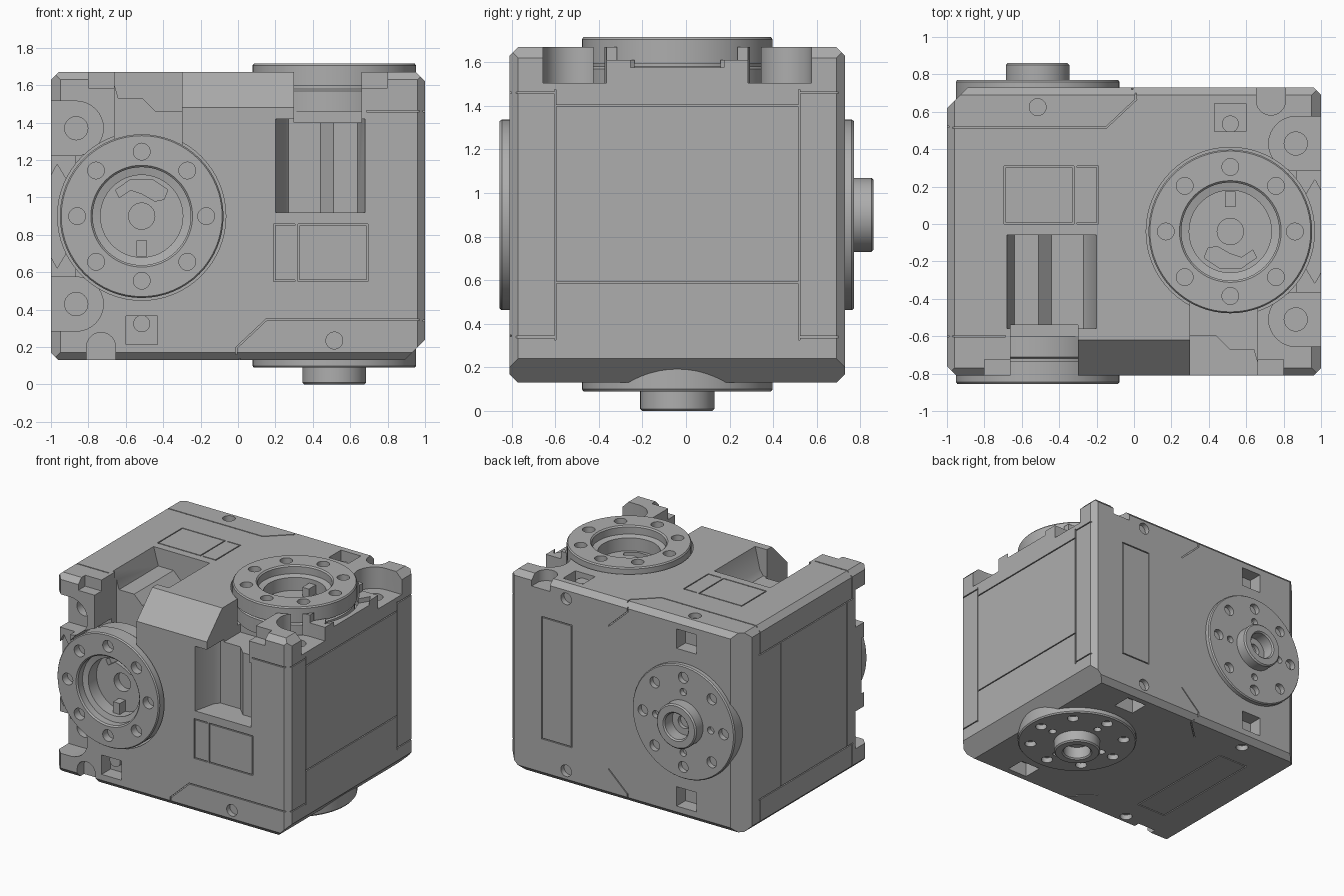
import bpy, bmesh
from math import sin, cos, pi
from mathutils import Matrix, Vector

if "Cube" in bpy.data.objects:
    bpy.data.objects.remove(bpy.data.objects["Cube"])

grey = bpy.data.materials.new("housing_grey")
grey.use_nodes = True
GREY = (0.42, 0.42, 0.42, 1)
grey.diffuse_color = GREY
grey.node_tree.nodes["Principled BSDF"].inputs["Base Color"].default_value = GREY

# The housing repeats itself after a half turn that swaps top with front
TWIN = Matrix(((-1, 0, 0, 0), (0, 0, -1, 0), (0, -1, 0, 0), (0, 0, 0, 1)))
SIDE = Matrix(((0, 0, 1, 0), (1, 0, 0, 0), (0, 1, 0, 0), (0, 0, 0, 1)))
FLIP = Matrix.Diagonal((1, 1, -1, 1))
PLACE = Matrix.Translation((0, -0.04, 0.9))
HUB_X = 0.515


def to_object(name, bm, mat=None):
    if mat:
        bm.transform(mat)
    bmesh.ops.recalc_face_normals(bm, faces=bm.faces)
    mesh = bpy.data.meshes.new(name)
    bm.to_mesh(mesh)
    bm.free()
    mesh.materials.append(grey)
    obj = bpy.data.objects.new(name, mesh)
    bpy.context.scene.collection.objects.link(obj)
    return obj


def prism(points, lo, hi, mat=None, name="cutter"):
    bm = bmesh.new()
    face = bm.faces.new([bm.verts.new((x, y, lo)) for x, y in points])
    out = bmesh.ops.extrude_face_region(bm, geom=[face])["geom"]
    bmesh.ops.translate(bm, vec=(0, 0, hi - lo),
                        verts=[v for v in out if isinstance(v, bmesh.types.BMVert)])
    return to_object(name, bm, mat)


def rect(x0, x1, y0, y1):
    return [(x0, y0), (x1, y0), (x1, y1), (x0, y1)]


def arc(cx, cy, r, a0=0.0, a1=2 * pi, n=32):
    full = a1 - a0 > 6.28
    return [(cx + r * cos(a0 + (a1 - a0) * i / n), cy + r * sin(a0 + (a1 - a0) * i / n))
            for i in range(n if full else n + 1)]


def lathe(name, profile, mat):
    bm = bmesh.new()
    vs = [bm.verts.new((r, 0, z)) for r, z in profile]
    es = [bm.edges.new(pair) for pair in zip(vs, vs[1:])]
    bmesh.ops.spin(bm, geom=vs + es, cent=(0, 0, 0), axis=(0, 0, 1),
                   angle=2 * pi, steps=64)
    bmesh.ops.remove_doubles(bm, verts=bm.verts, dist=0.0005)
    bm.transform(Matrix.Translation((HUB_X, 0, 0)))
    return to_object(name, bm, mat)


def carve(obj, cutters):
    for c in cutters:
        c.hide_render = True
        mod = obj.modifiers.new("cut", "BOOLEAN")
        mod.operation, mod.solver, mod.object = "DIFFERENCE", "EXACT", c
    graph = bpy.context.evaluated_depsgraph_get()
    graph.update()
    mesh = bpy.data.meshes.new_from_object(obj.evaluated_get(graph))
    obj.modifiers.clear()
    obj.data = mesh
    for c in cutters:
        bpy.data.objects.remove(c)


def twin(obj, name):
    copy = obj.copy()
    copy.data = obj.data.copy()
    copy.data.transform(TWIN)
    copy.name = name
    bpy.context.scene.collection.objects.link(copy)
    return copy


def grooves(path, level, mat=None, w=0.004, deep=0.01):
    cuts = []
    for p, q in zip(path, path[1:]):
        p, q = Vector(p), Vector(q)
        d = (q - p).normalized() * w
        n = Vector((-d.y, d.x))
        pts = [p - d + n, p - d - n, q + d - n, q + d + n]
        cuts.append(prism([tuple(v) for v in pts], level - deep, level + 0.05, mat))
    return cuts


def closed(x0, x1, y0, y1):
    pts = rect(x0, x1, y0, y1)
    return pts + pts[:1]


# Housing block with chamfered edges
H = 0.77
bm = bmesh.new()
bmesh.ops.create_cube(bm, size=2)
bm.transform(Matrix.Diagonal((1, H, H, 1)))
CHAMFERS = [((1, 0, -1), 0.11), ((-1, 1, 0), 0.11), ((1, 0, 1), 0.05), ((-1, -1, 0), 0.05)]
CHAMFERS += [(n, 0.04) for n in ((1, 1, 0), (1, -1, 0), (-1, 0, 1), (-1, 0, -1),
                                 (0, 1, 1), (0, 1, -1), (0, -1, 1), (0, -1, -1))]
for n, size in CHAMFERS:
    n = Vector(n)
    reach = abs(n.x) + H * (abs(n.y) + abs(n.z)) - size
    cut = bmesh.ops.bisect_plane(bm, geom=bm.verts[:] + bm.edges[:] + bm.faces[:], dist=1e-5,
                                 plane_co=n * reach / 2, plane_no=n, clear_outer=True)
    bmesh.ops.edgeloop_fill(bm, edges=[e for e in cut["geom_cut"]
                                       if isinstance(e, bmesh.types.BMEdge)])
housing = to_object("housing", bm)

# Openings shared by the top and bottom (and, by the twin, front and back)
cuts = []
for mat in (None, FLIP):
    cuts.append(prism(arc(HUB_X, 0, 0.45, n=64), 0.565, 0.9, mat))
    cuts.append(prism(rect(0.87, 1.1, -0.42, 0.42), 0.71, 0.9, mat))
    cuts.append(prism([(0.8, 0)] + arc(HUB_X, 0, 0.53, -0.55, 0.55), 0.675, 0.9, mat))
    for s in (1, -1):
        pocket = arc(0.865, 0.47 * s, 0.145, pi / 2, 1.5 * pi, 16)
        pocket += [(1.1, 0.47 * s - 0.145), (1.1, 0.47 * s + 0.145)]
        cuts.append(prism(pocket, 0.605, 0.9, mat))
        cuts.append(prism(arc(0.865, 0.47 * s, 0.062), 0.5, 0.65, mat))
        if mat or s > 0:
            cuts.append(prism(rect(0.43, 0.6, 0.61 * s - 0.075, 0.61 * s + 0.075), 0.66, 0.9, mat))
    notch = arc(0.732, 0.70, 0.078, pi, 2 * pi, 12) + [(0.81, 0.9), (0.654, 0.9)]
    cuts.append(prism(notch, 0.685, 0.9, mat))
    cuts.append(prism(arc(-0.515, 0.665, 0.045), 0.73, 0.9, mat))
    cuts += grooves([(0.01, 0.8), (0.01, 0.705), (-0.15, 0.555), (-1.02, 0.555)], H, mat)
cuts.append(prism(arc(-0.515, -0.665, 0.045), 0.73, 0.9, FLIP))
cuts += grooves([(0.01, -0.8), (0.01, -0.705), (-0.15, -0.555), (-1.02, -0.555)], H, FLIP)

# Stepped bay on the front, open to the top edge
bay = [(0.195, -0.82), (0.2, -0.77), (0.24, -0.6), (0.27, -0.56), (0.44, -0.56),
       (0.51, -0.63), (0.64, -0.63), (0.68, -0.77), (0.685, -0.82)]
cuts.append(prism(bay, 0.02, 0.52))
cuts.append(prism(rect(0.3, 0.66, -0.9, -0.36), 0.5, 0.9))
cuts.append(prism(rect(0.65, 0.8, -0.9, -0.685), 0.685, 0.9))

# Panel seams on top, bottom and side
cuts += grooves(closed(-0.69, -0.325, 0.045, 0.345), H)
cuts += grooves([(-0.3, 0.345), (-0.195, 0.345), (-0.195, 0.045), (-0.3, 0.045)], H)
cuts += grooves([(-1.02, -0.56), (-0.69, -0.56)], H)
cuts += grooves(closed(-0.72, -0.47, -0.47, 0.47), H, FLIP)
for s in (1, -1):
    cuts += grooves([(0.56 * s, -0.57), (0.56 * s, 0.57)], 1, SIDE)
    cuts += grooves([(0.56 * s, 0.56), (0.8 * s, 0.56)], 1, SIDE)
    cuts += grooves([(0.56 * s, -0.56), (0.8 * s, -0.56)], 1, SIDE)
for w in (0.5, -0.31):
    cuts += grooves([(-0.56, w), (0.56, w)], 1, SIDE)
cuts += [twin(c, "cutter_twin") for c in cuts]

# Sloped bridge on the front top edge
cuts.append(prism([(-0.80, 0.55), (-0.55, 0.80), (-0.80, 0.80)], -0.3, 0.3, SIDE))
carve(housing, cuts)

# Output flange on top with bolt circle and stepped bore
BASE = [(0, 0.56), (0.42, 0.56), (0.42, 0.67), (0.405, 0.68), (0.405, 0.695), (0.4375, 0.695)]
flange = lathe("top_flange", BASE + [
    (0.4375, 0.805), (0.43, 0.815), (0.272, 0.815), (0.262, 0.805), (0.262, 0.75),
    (0.22, 0.74), (0.22, 0.64), (0.07, 0.64), (0.07, 0.58), (0, 0.58)], None)


def bolt_holes(count, radius, r, mat=None):
    return [prism(arc(HUB_X + radius * cos(2 * pi * i / count), radius * sin(2 * pi * i / count),
                      r, n=20), 0.755, 0.9, mat) for i in range(count)]


window = [(HUB_X + x, y) for x, y in ((-0.14, -0.14), (-0.12, -0.09), (-0.07, -0.08),
                                      (0, -0.12), (0.06, -0.14), (0.12, -0.1),
                                      (0.14, -0.14), (0.06, -0.195), (-0.06, -0.195))]
carve(flange, bolt_holes(8, 0.345, 0.045) + [prism(window, 0.6, 0.7)])

# Idler flange underneath with a raised hub
idler = lathe("bottom_flange", BASE + [
    (0.4375, 0.80), (0.43, 0.81), (0.17, 0.81), (0.17, 0.89), (0.16, 0.9), (0.11, 0.9),
    (0.1, 0.89), (0.1, 0.8), (0.05, 0.8), (0.05, 0.72), (0, 0.72)], FLIP)
carve(idler, bolt_holes(8, 0.345, 0.042, FLIP) + bolt_holes(4, 0.235, 0.028, FLIP))

# Key in the bore and pins in the slots
key = prism(rect(HUB_X - 0.028, HUB_X + 0.028, 0.13, 0.215), 0.63, 0.71, name="top_key")
pin = prism(arc(HUB_X, 0.575, 0.045), 0.6, 0.73, name="top_slot_pin")

parts = [housing, flange, idler, key, pin]
parts += [twin(flange, "front_flange"), twin(idler, "back_flange"),
          twin(key, "front_key"), twin(pin, "front_slot_pin")]
bpy.ops.object.select_all(action="DESELECT")
for p in parts:
    p.data.transform(PLACE)
    p.select_set(True)
bpy.context.view_layer.objects.active = housing
bpy.ops.object.shade_smooth_by_angle()
